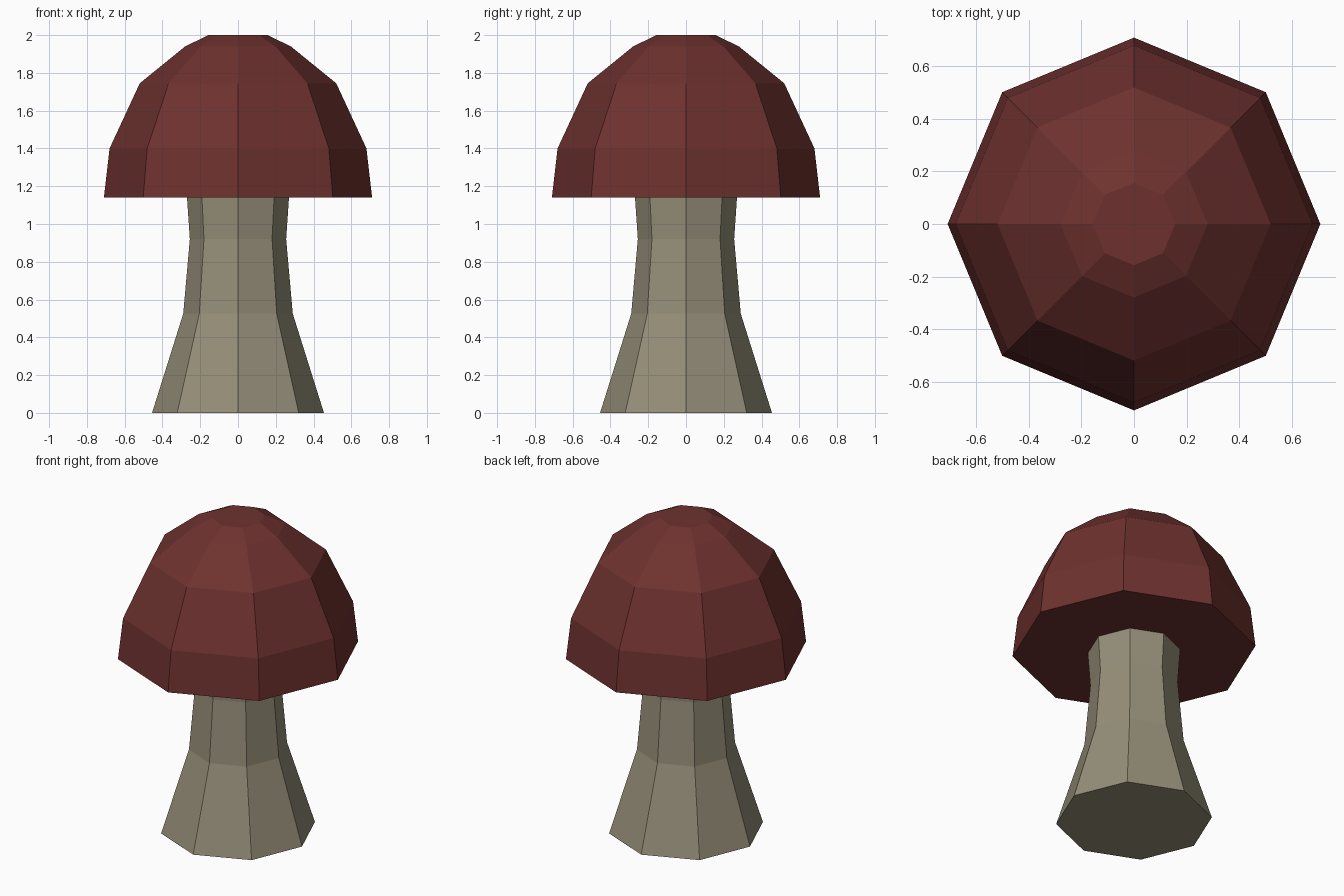
import bpy, bmesh
from math import cos, sin, tau

if "Cube" in bpy.data.objects:
    bpy.data.objects.remove(bpy.data.objects["Cube"])

SIDES = 8


def lathe(name, profile, color, close_top=True):
    """Turn a (radius, height) profile into a flat-faced octagonal solid."""
    bm = bmesh.new()
    rings = [[bm.verts.new((r * cos(tau * i / SIDES), r * sin(tau * i / SIDES), z))
              for i in range(SIDES)] for r, z in profile]
    for low, high in zip(rings, rings[1:]):
        for i in range(SIDES):
            j = (i + 1) % SIDES
            bm.faces.new((low[i], low[j], high[j], high[i]))
    bm.faces.new(rings[0][::-1])
    if close_top:
        bm.faces.new(rings[-1])
    mesh = bpy.data.meshes.new(name)
    bm.to_mesh(mesh)
    bm.free()
    mat = bpy.data.materials.new(name + "_color")
    mat.diffuse_color = (*color, 1)
    mat.use_nodes = True
    mat.node_tree.nodes["Principled BSDF"].inputs["Base Color"].default_value = mat.diffuse_color
    mesh.materials.append(mat)
    obj = bpy.data.objects.new(name, mesh)
    bpy.context.collection.objects.link(obj)
    return obj


# Flared stem, open where it meets the flat underside of the cap
lathe("stem", [(0.455, 0), (0.29, 0.525), (0.255, 0.92), (0.27, 1.14)],
      (0.30, 0.27, 0.19), close_top=False)

# Domed cap with a small flat crown
lathe("cap", [(0.71, 1.14), (0.68, 1.40), (0.52, 1.745), (0.28, 1.94), (0.157, 2.0)],
      (0.155, 0.031, 0.028))
